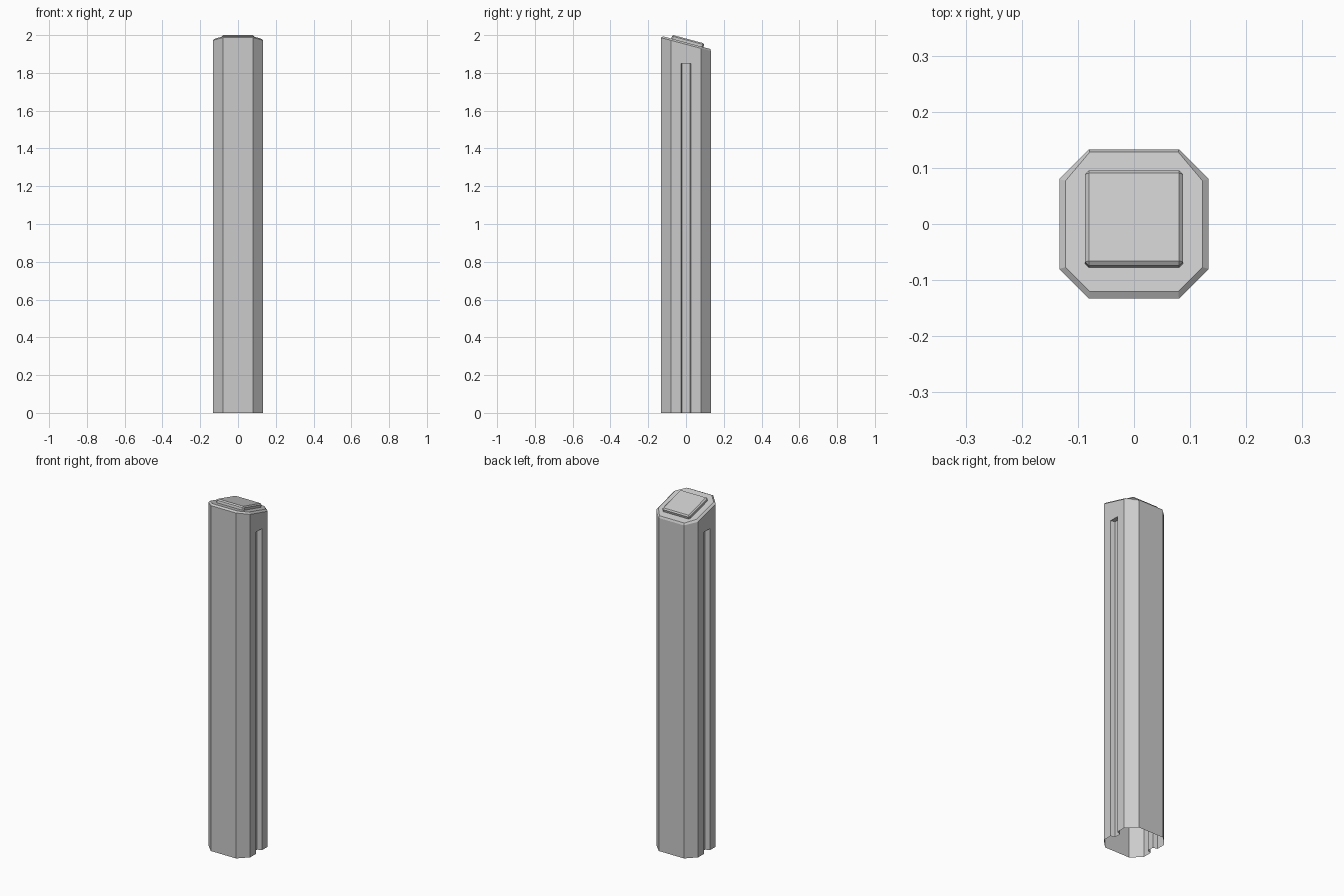
import bpy, bmesh
from math import radians, tan
from mathutils import Matrix

if "Cube" in bpy.data.objects:
    bpy.data.objects.remove(bpy.data.objects["Cube"])

TILT = radians(15)


def make_object(name, bm):
    bmesh.ops.recalc_face_normals(bm, faces=bm.faces)
    mesh = bpy.data.meshes.new(name)
    bm.to_mesh(mesh)
    bm.free()
    ob = bpy.data.objects.new(name, mesh)
    bpy.context.collection.objects.link(ob)
    return ob


def octagon(x, y0, y1, c, cy):
    return [(-c, y0), (c, y0), (x, -cy), (x, cy), (c, y1), (-c, y1), (-x, cy), (-x, -cy)]


def loft(rings):
    bm = bmesh.new()
    vs = [[bm.verts.new(p) for p in r] for r in rings]
    n = len(rings[0])
    for a, b in zip(vs, vs[1:]):
        for i in range(n):
            j = (i + 1) % n
            bm.faces.new((a[i], a[j], b[j], b[i]))
    bm.faces.new(vs[0])
    bm.faces.new(vs[-1])
    return bm


def slanted(ring, z):
    return [(x, y, z - tan(TILT) * y) for x, y in ring]


# eight-sided post with a slanted, bevelled top
outer = octagon(0.133, -0.133, 0.133, 0.08, 0.08)
inner = octagon(0.122, -0.12, 0.128, 0.079, 0.077)
post = make_object("post", loft([[(x, y, 0) for x, y in outer],
                                 slanted(outer, 1.951), slanted(inner, 1.961)]))

# tapered groove down each side
for s in (-1, 1):
    prof = [(s * 0.108, -0.02), (s * 0.108, 0.02), (s * 0.138, 0.0284), (s * 0.138, -0.0284)]
    cutter = make_object("groove_cutter", loft([[(x, y, z) for x, y in prof] for z in (-0.1, 1.85)]))
    cutter.hide_render = True
    mod = post.modifiers.new("groove", 'BOOLEAN')
    mod.operation = 'DIFFERENCE'
    mod.solver = 'EXACT'
    mod.object = cutter
    bpy.context.view_layer.objects.active = post
    bpy.ops.object.modifier_apply(modifier=mod.name)
    bpy.data.objects.remove(cutter)

# the post is an open shell underneath
bm = bmesh.new()
bm.from_mesh(post.data)
base = [f for f in bm.faces if all(v.co.z < 0.001 for v in f.verts)]
bmesh.ops.delete(bm, geom=base, context='FACES')
bm.to_mesh(post.data)
bm.free()

# raised bevelled plate on the slanted top
bm = bmesh.new()
bmesh.ops.create_cube(bm, size=1, matrix=Matrix.Diagonal((0.174, 0.176, 0.03, 1)))
bmesh.ops.bevel(bm, geom=bm.edges[:], offset=0.007, segments=1, affect='EDGES')
bm.transform(Matrix.Translation((0, 0.0086, 1.9642)) @ Matrix.Rotation(-TILT, 4, 'X'))
make_object("top_plate", bm)
